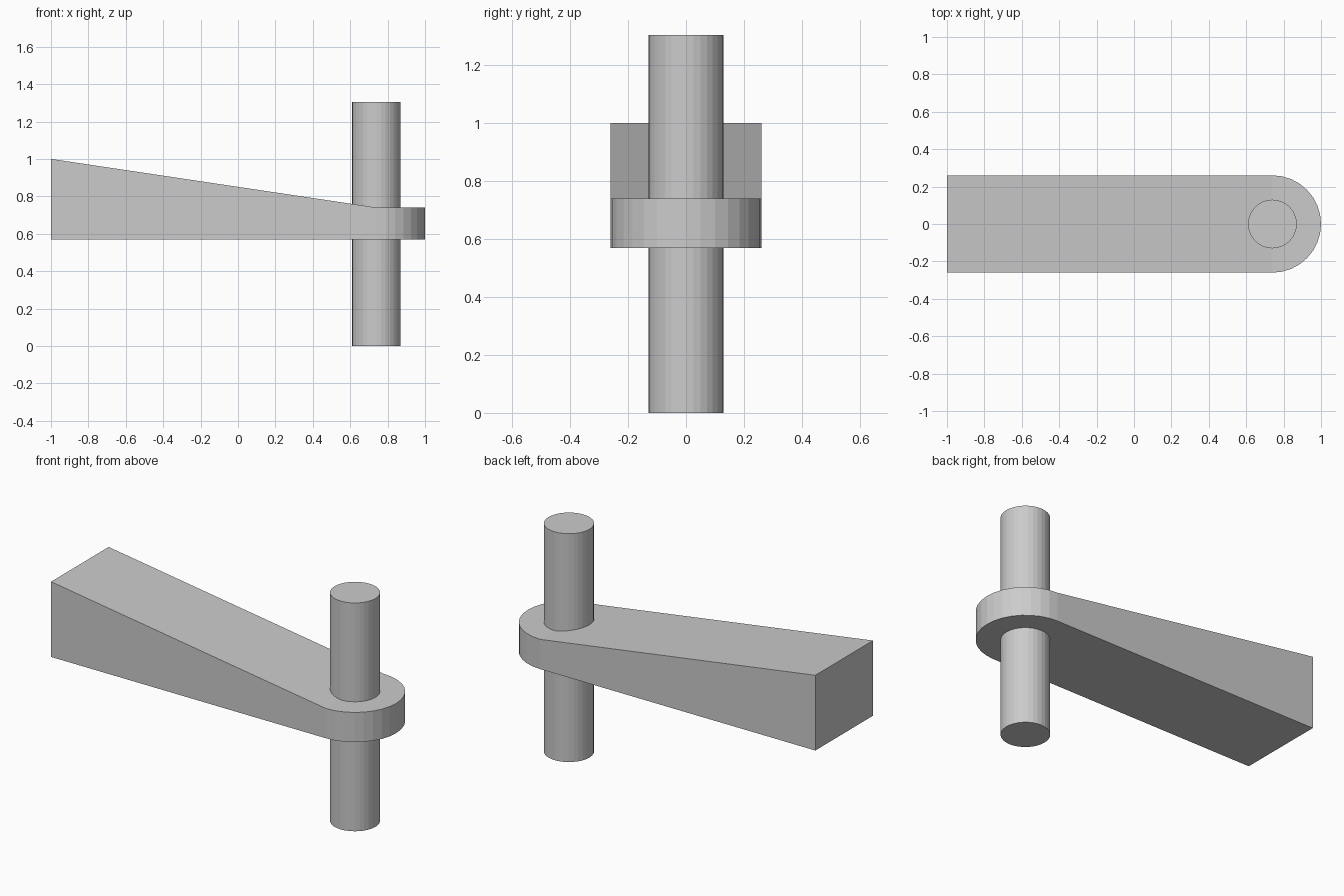
import bpy, bmesh

if "Cube" in bpy.data.objects:
    bpy.data.objects.remove(bpy.data.objects["Cube"])

PIVOT_X = 0.74
HALF_W = 0.26
Z_BOTTOM, Z_EYE, Z_BUTT = 0.57, 0.74, 1.0


def cylinder(name, radius, z0, z1):
    bpy.ops.mesh.primitive_cylinder_add(
        vertices=32, radius=radius, depth=z1 - z0,
        location=(PIVOT_X, 0, (z0 + z1) / 2))
    bpy.context.object.name = name


# Tapered arm: side profile extruded across the width
bm = bmesh.new()
profile = [(-1, Z_BOTTOM), (PIVOT_X, Z_BOTTOM), (PIVOT_X, Z_EYE), (-1, Z_BUTT)]
face = bm.faces.new([bm.verts.new((x, -HALF_W, z)) for x, z in profile])
ext = bmesh.ops.extrude_face_region(bm, geom=[face])
verts = [g for g in ext["geom"] if isinstance(g, bmesh.types.BMVert)]
bmesh.ops.translate(bm, verts=verts, vec=(0, 2 * HALF_W, 0))
bmesh.ops.recalc_face_normals(bm, faces=bm.faces)
mesh = bpy.data.meshes.new("tapered_arm")
bm.to_mesh(mesh)
bm.free()
bpy.context.collection.objects.link(bpy.data.objects.new("tapered_arm", mesh))

# Rounded end of the arm and the pin through it
cylinder("rounded_end", HALF_W, Z_BOTTOM, Z_EYE)
cylinder("pin", 0.13, 0, 1.305)
